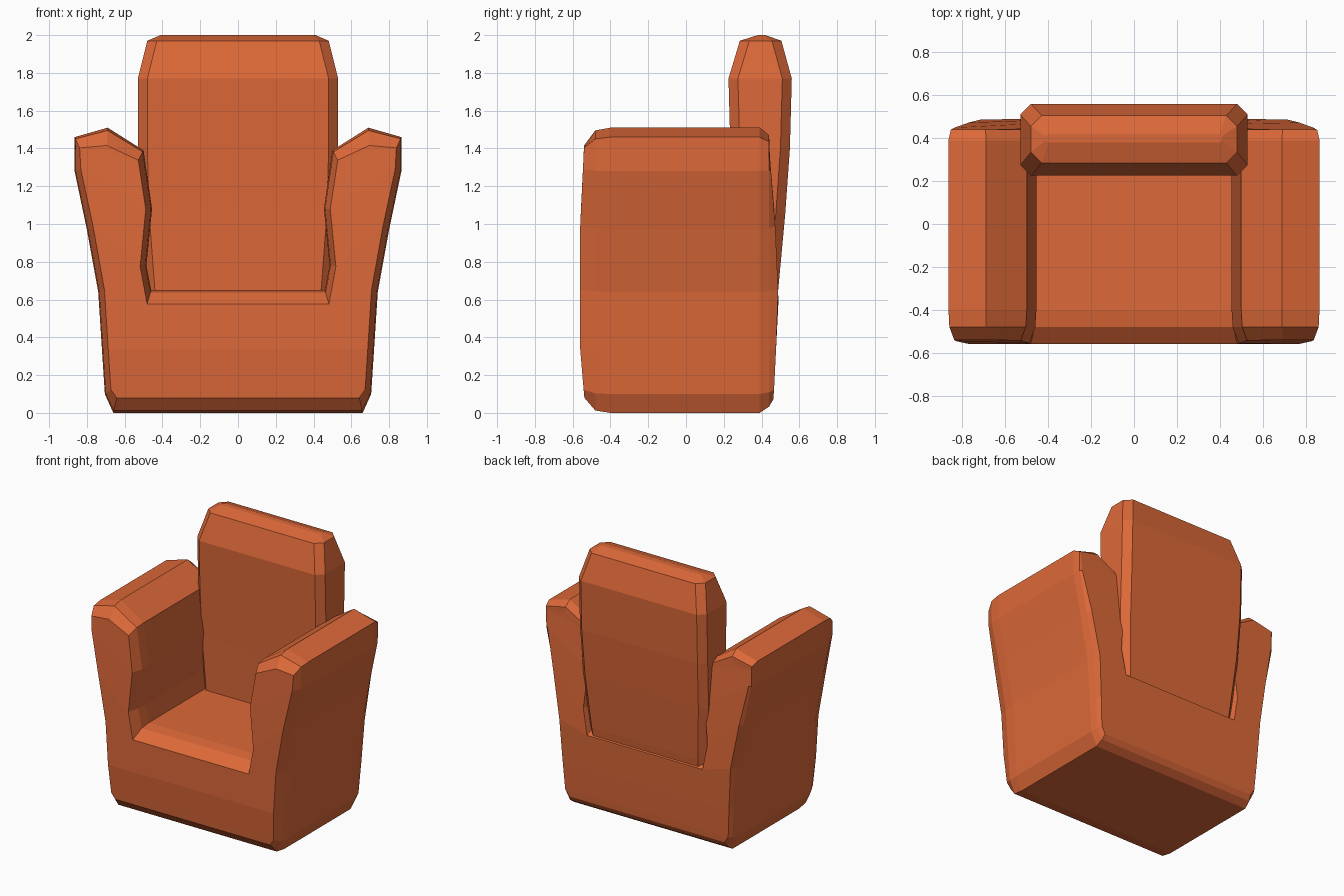
import bpy, bmesh
from mathutils import Vector

if "Cube" in bpy.data.objects:
    bpy.data.objects.remove(bpy.data.objects["Cube"])

fabric = bpy.data.materials.new("orange_fabric")
fabric.diffuse_color = (0.72, 0.14, 0.04, 1)
fabric.use_nodes = True
fabric.node_tree.nodes["Principled BSDF"].inputs["Base Color"].default_value = fabric.diffuse_color


def make_object(name, rings, caps):
    """Skin equal-length rings, then close both ends with index-based cap faces."""
    bm = bmesh.new()
    loops = [[bm.verts.new(p) for p in ring] for ring in rings]
    n = len(rings[0])
    for a, b in zip(loops, loops[1:]):
        for i in range(n):
            j = (i + 1) % n
            bm.faces.new((a[i], a[j], b[j], b[i]))
    for loop in (loops[0], loops[-1]):
        for cap in caps:
            bm.faces.new([loop[i] for i in cap])
    bmesh.ops.recalc_face_normals(bm, faces=bm.faces)
    mesh = bpy.data.meshes.new(name)
    bm.to_mesh(mesh)
    bm.free()
    mesh.materials.append(fabric)
    obj = bpy.data.objects.new(name, mesh)
    bpy.context.collection.objects.link(obj)
    return obj


def lerp_table(table, z):
    for (z0, y0), (z1, y1) in zip(table, table[1:]):
        if z <= z1:
            return y0 + (y1 - y0) * (z - z0) / (z1 - z0)
    return table[-1][1]


# Seat and arms: one U-shaped section, lofted front to back with softened ends
half = [(.66, 0), (.705, .10), (.72, .33), (.74, .64), (.80, .97), (.865, 1.28),
        (.865, 1.46), (.69, 1.51), (.50, 1.39), (.455, 1.08), (.485, .78), (.46, .65)]
section = [Vector(p) for p in half] + [Vector((-x, z)) for x, z in reversed(half)]
count = len(section)


def edge_normal(a, b):
    d = (b - a).normalized()
    return Vector((d.y, -d.x))


normals = [(edge_normal(section[i - 1], p) +
            edge_normal(p, section[(i + 1) % count])).normalized()
           for i, p in enumerate(section)]


def body_ring(inset, y):
    ring = []
    for p, n in zip(section, normals):
        x, z = p.x - .35 * inset * n.x, p.y - inset * n.y
        ring.append((x, lerp_table(y, z) if isinstance(y, list) else y, z))
    return ring


front = [(0, -.53), (.10, -.54), (.33, -.56), (1.0, -.56), (1.4, -.54)]
back = [(0, .455), (.10, .465), (.6, .49), (1.05, .47), (1.4, .44)]
rings = [body_ring(.095, front), body_ring(.015, -.48), body_ring(0, -.40),
         body_ring(0, .39), body_ring(.04, .44), body_ring(.085, back)]
m = lambda i: count - 1 - i
caps = [(i, i + 1, m(i + 1), m(i)) for i in (0, 1)]
caps.append((2, 3, 11, m(11), m(3), m(2)))
for arm in [(3, 4, 10, 11), (4, 5, 9, 10), (5, 6, 8, 9), (6, 7, 8)]:
    caps += [arm, tuple(m(i) for i in reversed(arm))]
make_object("seat_and_arms", rings, caps)


# Backrest: stacked rectangles with cut corners (z, half width, front y, rear y, cut)
def back_ring(z, hx, y0, y1, c):
    return [(hx - c, y0, z), (hx, y0 + c, z), (hx, y1 - c, z), (hx - c, y1, z),
            (c - hx, y1, z), (-hx, y1 - c, z), (-hx, y0 + c, z), (c - hx, y0, z)]


levels = [(.40, .47, .27, .455, .05), (.65, .49, .25, .488, .05),
          (1.05, .52, .245, .525, .05), (1.40, .53, .235, .55, .05),
          (1.77, .53, .225, .56, .05), (1.97, .48, .285, .505, .05),
          (2.0, .41, .38, .42, .01)]
make_object("backrest", [back_ring(*l) for l in levels], [tuple(range(8))])
